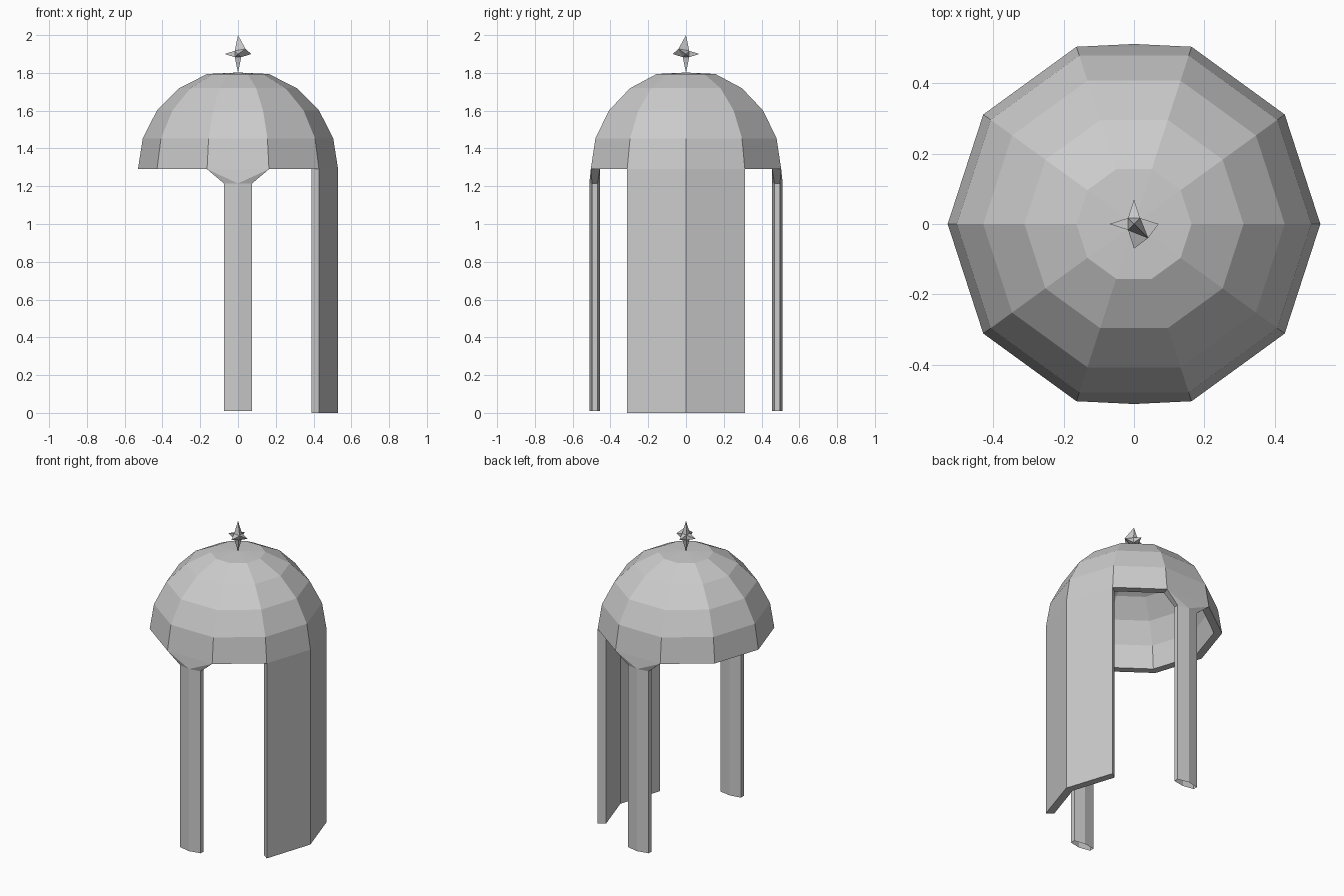
import bpy, bmesh
from math import sin, cos, radians

if "Cube" in bpy.data.objects:
    bpy.data.objects.remove(bpy.data.objects["Cube"])

SIDES, RIM_Z = 10, 1.29
R_OUT, R_IN = 0.53, 0.48


def finish(name, bm):
    bmesh.ops.remove_doubles(bm, verts=bm.verts, dist=1e-5)
    bmesh.ops.recalc_face_normals(bm, faces=bm.faces)
    me = bpy.data.meshes.new(name)
    bm.to_mesh(me)
    bm.free()
    ob = bpy.data.objects.new(name, me)
    bpy.context.collection.objects.link(ob)
    return ob


def polar(r, i, z):
    a = radians(36 * i)
    return (r * cos(a), r * sin(a), z)


def add_face(bm, *pts):
    return bm.faces.new([bm.verts.new(p) for p in pts])


# Dome: hollow ten-sided half sphere, outer skin then inner skin
bm = bmesh.new()
angles = [0, 18, 36, 54, 72]
outer = [(R_OUT * cos(radians(a)), RIM_Z + 0.53 * sin(radians(a))) for a in angles]
inner = [(R_IN * cos(radians(a)), RIM_Z + 0.48 * sin(radians(a))) for a in angles]
for prof, apex in ((outer, 1.802), (inner, 1.755)):
    for i in range(SIDES):
        for (r0, z0), (r1, z1) in zip(prof, prof[1:]):
            add_face(bm, polar(r0, i, z0), polar(r0, i + 1, z0),
                     polar(r1, i + 1, z1), polar(r1, i, z1))
        r, z = prof[-1]
        add_face(bm, polar(r, i, z), polar(r, i + 1, z), (0, 0, apex))
# Rim, left open where the wall and columns join
for i in range(SIDES):
    if i not in (0, 9, 2, 7):
        add_face(bm, polar(R_OUT, i, RIM_Z), polar(R_OUT, i + 1, RIM_Z),
                 polar(R_IN, i + 1, RIM_Z), polar(R_IN, i, RIM_Z))
finish("dome", bm)

# Side wall: two panels hanging from the rim down to the floor
bm = bmesh.new()
for i in (-1, 0):
    for r in (R_OUT, R_IN):
        add_face(bm, polar(r, i, 0), polar(r, i + 1, 0),
                 polar(r, i + 1, RIM_Z), polar(r, i, RIM_Z))
    add_face(bm, polar(R_OUT, i, 0), polar(R_OUT, i + 1, 0),
             polar(R_IN, i + 1, 0), polar(R_IN, i, 0))
for i in (-1, 1):
    add_face(bm, polar(R_OUT, i, 0), polar(R_IN, i, 0),
             polar(R_IN, i, RIM_Z), polar(R_OUT, i, RIM_Z))
finish("side_wall", bm)

# Columns: open hexagonal tubes flaring out to meet the rim
section = [(-0.075, 0.497), (0, 0.512), (0.075, 0.497),
           (0.075, 0.468), (0, 0.455), (-0.075, 0.468)]
for name, s in (("front_column", -1), ("back_column", 1)):
    bm = bmesh.new()
    low = [(x, s * y, 0.01) for x, y in section]
    top = [(x, s * y, 1.215) for x, y in section]
    for k in range(6):
        j = (k + 1) % 6
        add_face(bm, low[k], low[j], top[j], top[k])
    ox, oy, _ = polar(R_OUT, 2, 0)
    ix, iy, _ = polar(R_IN, 2, 0)
    ol, orr = (-ox, s * oy, RIM_Z), (ox, s * oy, RIM_Z)
    il, ir = (-ix, s * iy, RIM_Z), (ix, s * iy, RIM_Z)
    add_face(bm, ol, orr, top[1])
    add_face(bm, ol, top[1], top[0])
    add_face(bm, orr, top[2], top[1])
    add_face(bm, il, top[4], ir)
    add_face(bm, il, top[5], top[4])
    add_face(bm, ir, top[4], top[3])
    add_face(bm, ol, top[0], top[5], il)
    add_face(bm, orr, ir, top[3], top[2])
    finish(name, bm)

# Star finial: small cube with every face drawn out to a spike
bm = bmesh.new()
bmesh.ops.create_cube(bm, size=0.034)
for v in bm.verts:
    if v.co.x > 0 and v.co.y < 0 and v.co.z > 0:
        v.co = (0.04, -0.04, 0.027)
for f in list(bm.faces):
    n = f.normal.copy()
    axis = max(range(3), key=lambda k: abs(n[k]))
    tip = [0, 0, 0]
    tip[axis] = (0.1 if axis == 2 else 0.07) * (1 if n[axis] > 0 else -1)
    poke = bmesh.ops.poke(bm, faces=[f])
    poke["verts"][0].co = tip
star = finish("star_finial", bm)
star.location.z = 1.9
